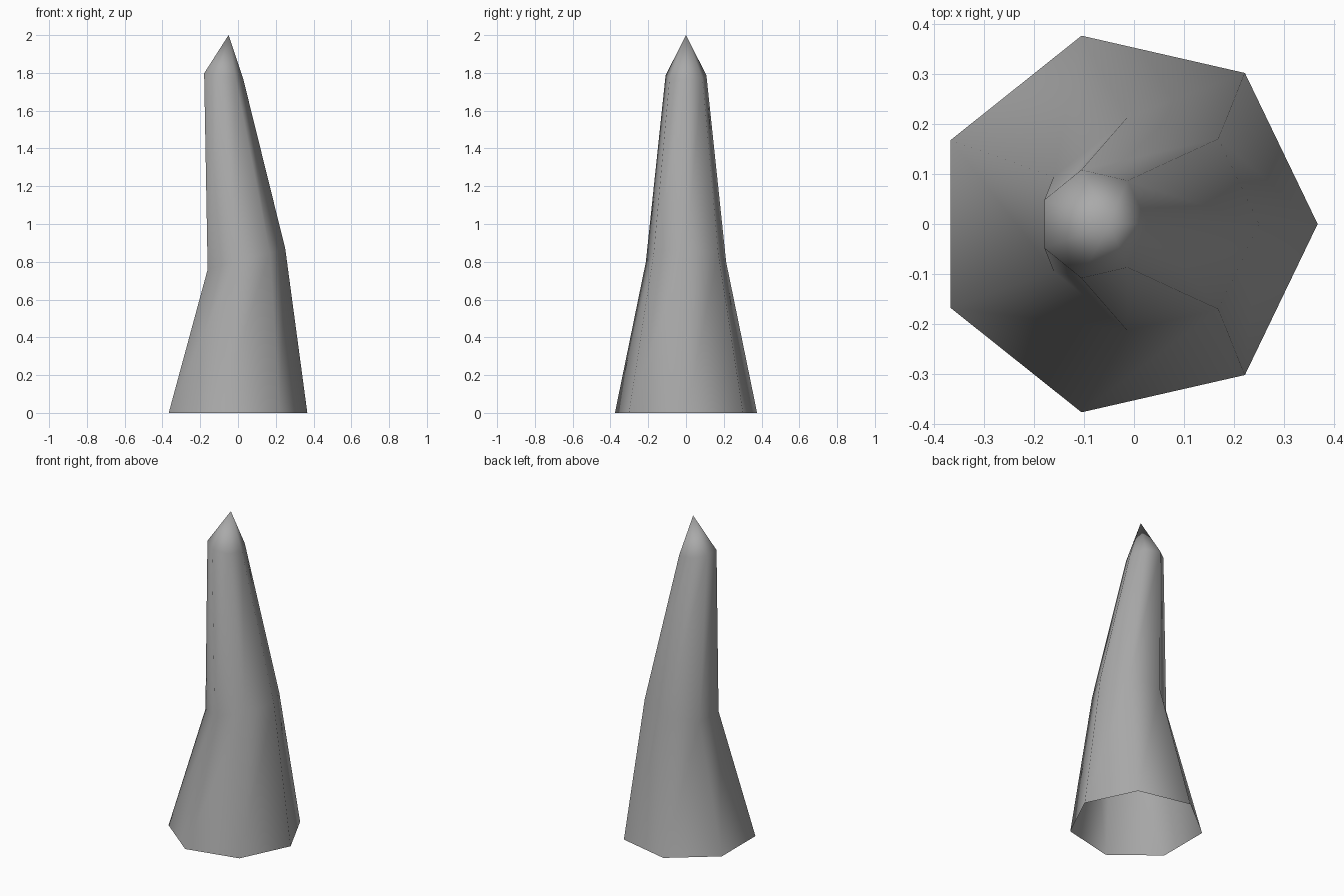
import bpy
import bmesh
from math import cos, sin, tau

cube = bpy.data.objects.get("Cube")
if cube:
    bpy.data.objects.remove(cube, do_unlink=True)

SIDES = 7

# Rings up the bent horn: centre x, centre z, radius in x, radius in y, slope in x
RINGS = [
    (-0.019, 0.0, 0.386, 0.386, 0.0),
    (0.034, 0.812, 0.216, 0.218, 0.268),
    (-0.081, 1.783, 0.109, 0.111, -0.15),
]
TIP = (-0.05, 0.0, 2.0)


def add_ring(bm, cx, cz, rx, ry, slope):
    """Seven-sided ring, tilted by raising z along x."""
    ring = []
    for i in range(SIDES):
        a = tau * i / SIDES
        dx = rx * cos(a)
        ring.append(bm.verts.new((cx + dx, ry * sin(a), cz + slope * dx)))
    return ring


# Grey material
grey = bpy.data.materials.new("stone grey")
grey.use_nodes = True
color = (0.4, 0.4, 0.4, 1.0)
grey.diffuse_color = color
for node in grey.node_tree.nodes:
    if node.type == "BSDF_PRINCIPLED":
        node.inputs["Base Color"].default_value = color

# Open-bottomed shell with a pointed cap
bm = bmesh.new()
rings = [add_ring(bm, *r) for r in RINGS]
tip = bm.verts.new(TIP)
for i in range(SIDES):
    j = (i + 1) % SIDES
    for low, high in zip(rings, rings[1:]):
        bm.faces.new((low[i], low[j], high[j], high[i]))
    bm.faces.new((rings[-1][i], rings[-1][j], tip))
for face in bm.faces:
    face.smooth = True

mesh = bpy.data.meshes.new("bent_spike")
bm.to_mesh(mesh)
bm.free()
mesh.materials.append(grey)
spike = bpy.data.objects.new("bent_spike", mesh)
bpy.context.collection.objects.link(spike)
